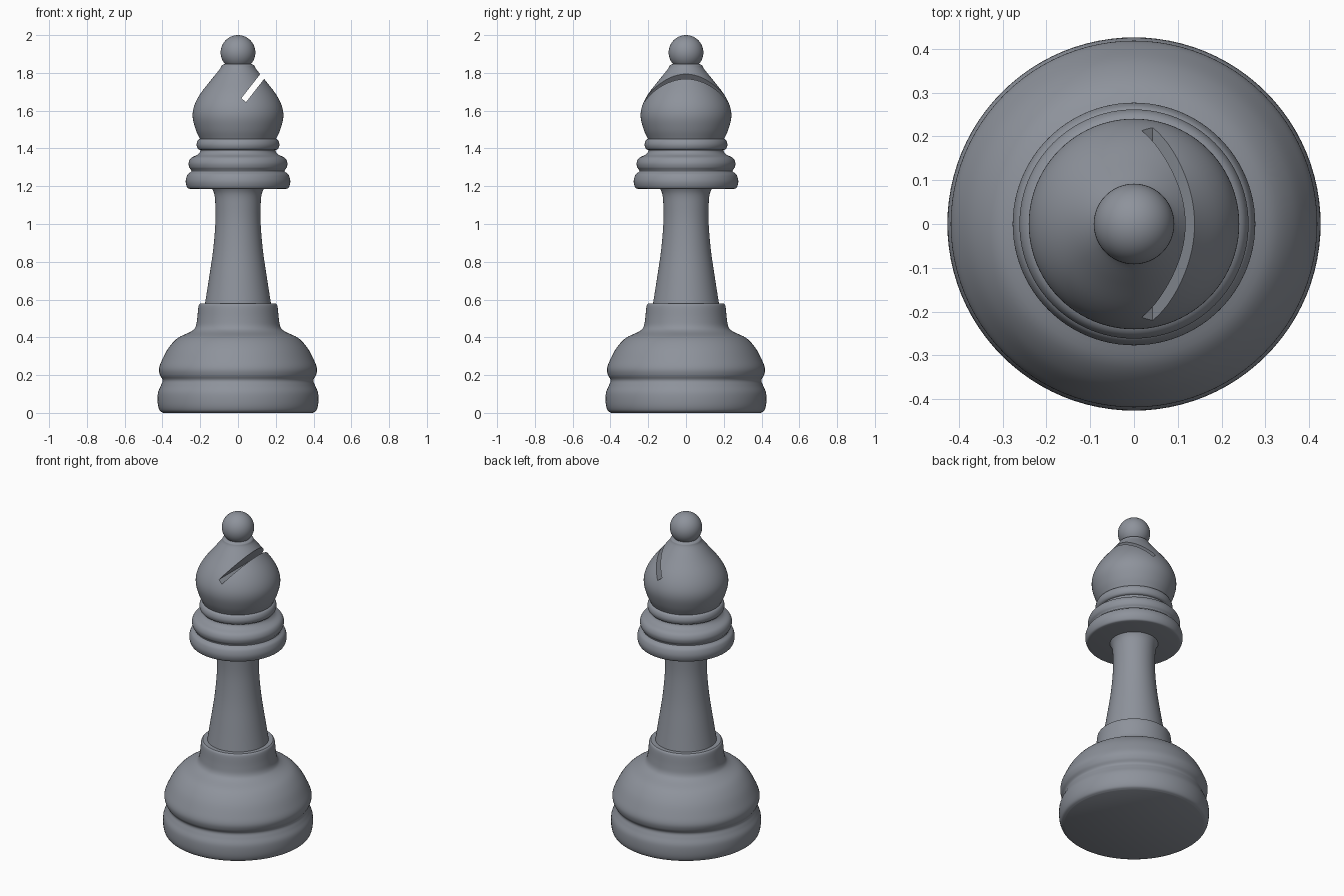
import bpy
import bmesh
import math
from mathutils import Vector

if "Cube" in bpy.data.objects:
    bpy.data.objects.remove(bpy.data.objects["Cube"])

SIDES = 96
grey = bpy.data.materials.new("slate_grey")
grey.use_nodes = True
COLOUR = (0.27, 0.29, 0.33, 1)
grey.diffuse_color = COLOUR
grey.node_tree.nodes["Principled BSDF"].inputs["Base Color"].default_value = COLOUR


def smooth_curve(pts, steps=5):
    """Catmull-Rom curve through (radius, height) points."""
    p = [Vector(q) for q in pts]
    p = [2 * p[0] - p[1]] + p + [2 * p[-1] - p[-2]]
    out = []
    for a, b, c, d in zip(p, p[1:], p[2:], p[3:]):
        for i in range(steps):
            t = i / steps
            out.append(0.5 * (2 * b + (c - a) * t + (2 * a - 5 * b + 4 * c - d) * t ** 2
                              + (3 * b - a - 3 * c + d) * t ** 3))
    return out + [p[-2]]


def finish(obj):
    bpy.ops.object.select_all(action='DESELECT')
    obj.select_set(True)
    bpy.context.view_layer.objects.active = obj
    bpy.ops.object.shade_smooth_by_angle(angle=math.radians(35))


def lathe(name, pts):
    """Closed turned solid with flat ends."""
    bm = bmesh.new()
    rings = []
    for r, z in smooth_curve(pts):
        rings.append([bm.verts.new((r * math.cos(a), r * math.sin(a), z))
                      for a in (math.tau * i / SIDES for i in range(SIDES))])
    for low, high in zip(rings, rings[1:]):
        for i in range(SIDES):
            j = (i + 1) % SIDES
            bm.faces.new((low[i], low[j], high[j], high[i]))
    bm.faces.new(rings[0][::-1])
    bm.faces.new(rings[-1])
    mesh = bpy.data.meshes.new(name)
    bm.to_mesh(mesh)
    bm.free()
    mesh.materials.append(grey)
    obj = bpy.data.objects.new(name, mesh)
    bpy.context.collection.objects.link(obj)
    finish(obj)
    return obj


# Base with a waist groove and a raised socket
lathe("base", [(0.395, 0), (0.415, 0.013), (0.425, 0.05), (0.424, 0.105), (0.408, 0.145),
               (0.399, 0.173), (0.413, 0.2), (0.418, 0.235), (0.402, 0.28), (0.367, 0.345),
               (0.318, 0.397), (0.25, 0.43), (0.225, 0.455), (0.216, 0.5),
               (0.209, 0.565), (0.2, 0.58)])

# Tapered stem
lathe("stem", [(0.176, 0.57), (0.154, 0.71), (0.132, 0.86), (0.12, 1.0),
               (0.12, 1.1), (0.126, 1.16), (0.145, 1.2)])

# Stacked collar rings
lathe("lower_collar", [(0.25, 1.185), (0.268, 1.192), (0.277, 1.225), (0.268, 1.26),
                       (0.247, 1.28), (0.258, 1.3), (0.261, 1.325), (0.248, 1.35),
                       (0.215, 1.367), (0.199, 1.385), (0.205, 1.4)])
lathe("upper_collar", [(0.195, 1.39), (0.212, 1.398), (0.219, 1.42), (0.212, 1.443),
                       (0.195, 1.455)])

# Teardrop head
head = lathe("head", [(0.2, 1.447), (0.224, 1.5), (0.24, 1.566), (0.232, 1.625),
                      (0.199, 1.69), (0.139, 1.767), (0.095, 1.822), (0.085, 1.84),
                      (0.07, 1.847)])

# Slanted slot through the head
bpy.ops.mesh.primitive_cube_add(size=1, location=(0.104, 0, 1.75),
                                rotation=(0, math.radians(-52), 0))
cutter = bpy.context.object
cutter.name = "slot_cutter"
cutter.scale = (0.24, 1, 0.032)
cutter.hide_render = True
bpy.context.view_layer.update()
slot = head.modifiers.new("slot", 'BOOLEAN')
slot.operation = 'DIFFERENCE'
slot.solver = 'EXACT'
slot.object = cutter
bpy.context.view_layer.objects.active = head
bpy.ops.object.modifier_apply(modifier=slot.name)
bpy.data.objects.remove(cutter)
finish(head)

# Ball finial
bpy.ops.mesh.primitive_uv_sphere_add(segments=48, ring_count=24, radius=0.092,
                                     location=(0, 0, 1.908))
ball = bpy.context.object
ball.name = "finial_ball"
ball.scale.z = 0.092 / 0.092
ball.data.materials.append(grey)
finish(ball)
